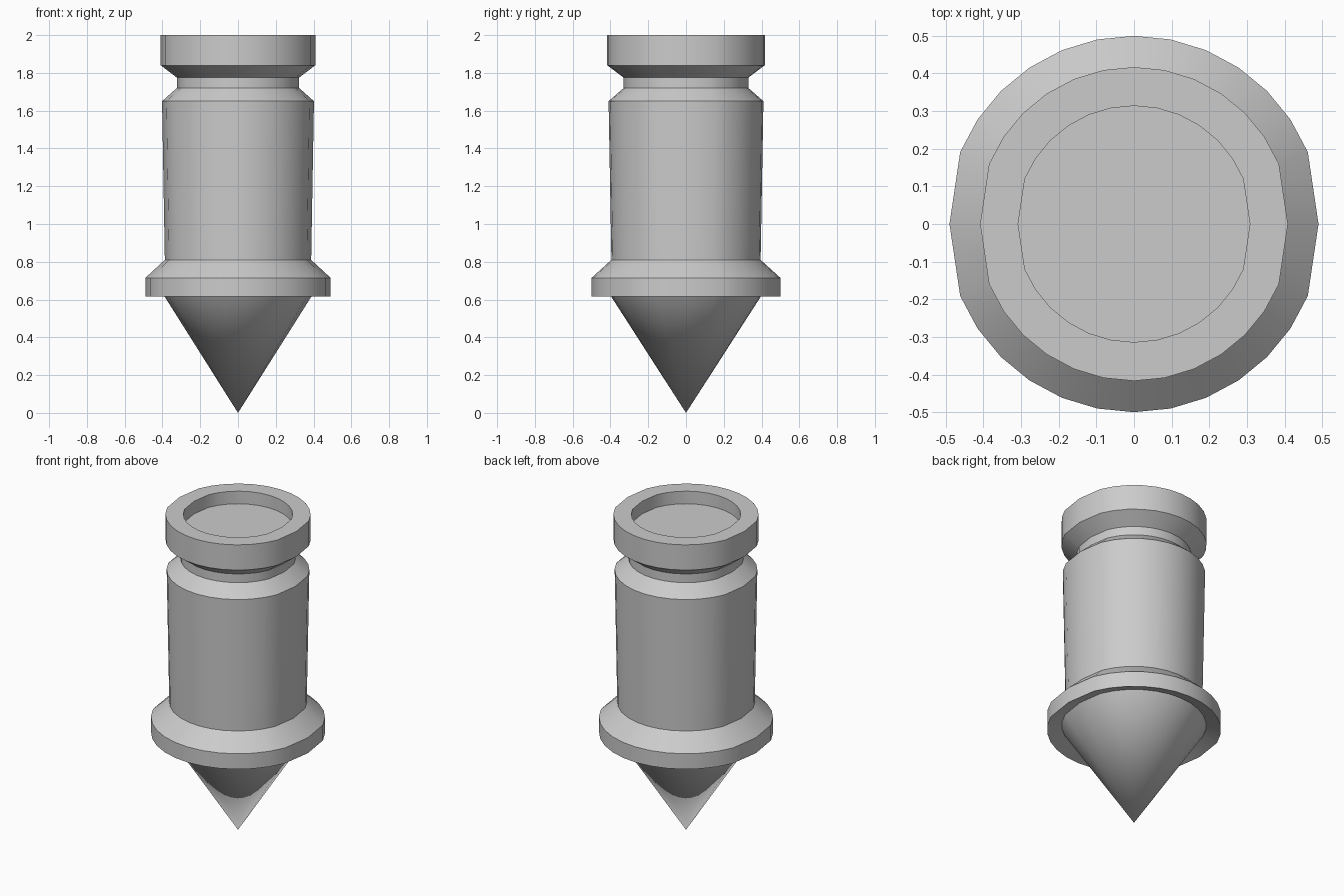
import bpy, bmesh
from math import sin, cos, pi, radians

if "Cube" in bpy.data.objects:
    bpy.data.objects.remove(bpy.data.objects["Cube"])

grey = bpy.data.materials.new("plain grey")
grey.use_nodes = True
grey.diffuse_color = (0.6, 0.6, 0.6, 1)
grey.node_tree.nodes["Principled BSDF"].inputs["Base Color"].default_value = grey.diffuse_color

# 32-sided section whose two sides are flattened to one vertex each
SIDES = 32
step = 2 * pi / SIDES
section = []
for i in range(SIDES):
    if i % 16 in (1, 15):
        continue
    x = cos(i * step)
    if i % 16 == 0:
        x *= cos(step)
    section.append((x, sin(i * step)))


def lathe(name, profile):
    """Sweep (radius, height) points round the section; radius 0 closes to a point."""
    bm = bmesh.new()
    rings = []
    for r, z in profile:
        if r == 0:
            rings.append([bm.verts.new((0, 0, z))])
        else:
            rings.append([bm.verts.new((r * x, r * y, z)) for x, y in section])
    n = len(section)
    for a, b in zip(rings, rings[1:]):
        for i in range(n):
            j = (i + 1) % n
            if len(a) == 1:
                bm.faces.new((a[0], b[j], b[i]))
            elif len(b) == 1:
                bm.faces.new((a[i], a[j], b[0]))
            else:
                bm.faces.new((a[i], a[j], b[j], b[i]))
    mesh = bpy.data.meshes.new(name)
    bm.to_mesh(mesh)
    bm.free()
    mesh.materials.append(grey)
    obj = bpy.data.objects.new(name, mesh)
    bpy.context.collection.objects.link(obj)
    bpy.ops.object.select_all(action="DESELECT")
    obj.select_set(True)
    bpy.context.view_layer.objects.active = obj
    bpy.ops.object.shade_smooth_by_angle(angle=radians(25))


# Pointed tip and the flange's shallow underside
lathe("tip", [(0, 0), (0.415, 0.645)])
lathe("flange", [(0.415, 0.645), (0.5, 0.617), (0.5, 0.715), (0.395, 0.81)])
# Slightly tapered shaft with a bevelled shoulder
lathe("shaft", [(0.395, 0.81), (0.41, 1.65), (0.33, 1.72)])
lathe("neck", [(0.33, 1.72), (0.33, 1.775)])
# Head with a shallow round recess in its top
lathe("head", [(0.33, 1.775), (0.417, 1.84), (0.417, 2.0),
               (0.314, 2.0), (0.314, 1.92), (0, 1.92)])
